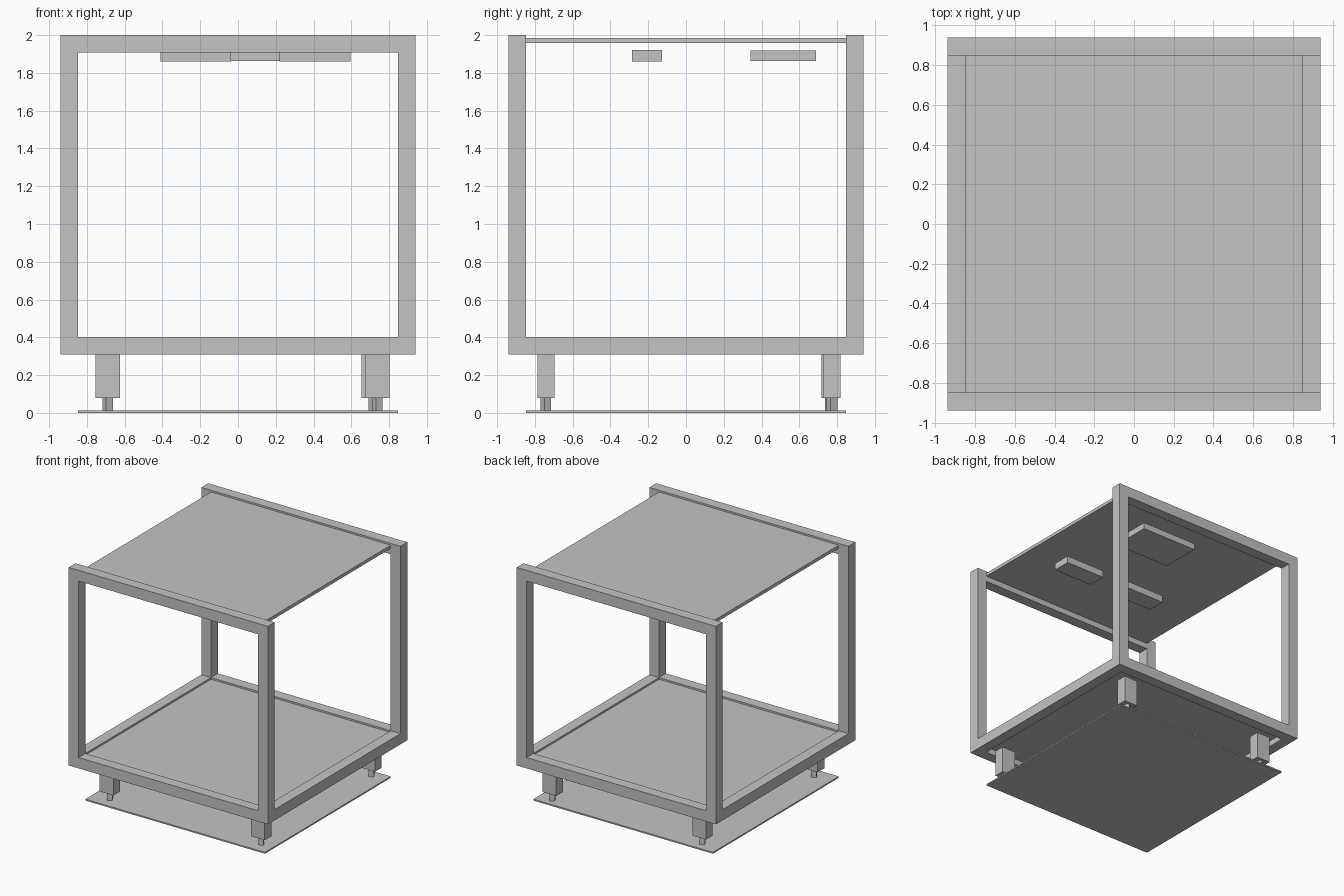
import bpy
import math

cube = bpy.data.objects.get("Cube")
if cube:
    bpy.data.objects.remove(cube, do_unlink=True)

grey = bpy.data.materials.new("plain_grey")
grey.use_nodes = True
grey.diffuse_color = (0.55, 0.55, 0.55, 1)
grey.node_tree.nodes["Principled BSDF"].inputs["Base Color"].default_value = grey.diffuse_color


def box(name, x, y, z, turn=0):
    """Box from (min, max) ranges, turned about its own vertical axis."""
    spans = (x, y, z)
    bpy.ops.mesh.primitive_cube_add(size=1, location=[(a + b) / 2 for a, b in spans])
    obj = bpy.context.object
    obj.name = name
    obj.scale = [b - a for a, b in spans]
    obj.rotation_euler.z = turn
    obj.data.materials.append(grey)
    return obj


def around(centre, width):
    return (centre - width / 2, centre + width / 2)


OUT, IN = 0.94, 0.848
BAR = OUT - IN
MID = (OUT + IN) / 2
BASE, TOP = 0.31, 2.0
INNER = (-IN, IN)

# Square-section frame: two upright rectangles joined by low side rails
for sy, end in ((-1, "front"), (1, "back")):
    y = around(sy * MID, BAR)
    box(end + "_bottom_rail", INNER, y, (BASE, BASE + BAR))
    box(end + "_top_rail", INNER, y, (TOP - BAR, TOP))
    for sx, side in ((-1, "right"), (1, "left")):
        box(f"{end}_{side}_post", around(sx * MID, BAR), y, (BASE, TOP))
for sx, side in ((-1, "right"), (1, "left")):
    box(side + "_bottom_rail", around(sx * MID, BAR), INNER, (BASE, BASE + BAR))

# Recessed panels and thin ground sheet
box("top_panel", INNER, INNER, (1.957, 1.985))
box("bottom_panel", INNER, INNER, (0.36, 0.387))
box("ground_sheet", INNER, INNER, (0, 0.012))

# Blocks hung below the top panel
box("right_small_block", (-0.41, -0.037), (-0.285, -0.127), (1.86, 1.92))
box("left_small_block", (0.22, 0.595), (-0.285, -0.127), (1.86, 1.92))
box("large_block", (-0.06, 0.47), (0.342, 0.688), (1.863, 1.918))

# Legs with small turned feet
legs = {
    "front_right": (-0.69, -0.742),
    "front_left": (0.738, -0.742),
    "back_right": (-0.69, 0.763),
    "back_left": (0.718, 0.773),
}
for name, (x, y) in legs.items():
    box(name + "_leg", around(x, 0.13), around(y, 0.09), (0.08, BASE))
    box(name + "_foot", around(x, 0.041), around(y, 0.041), (0.012, 0.08), math.radians(30))
